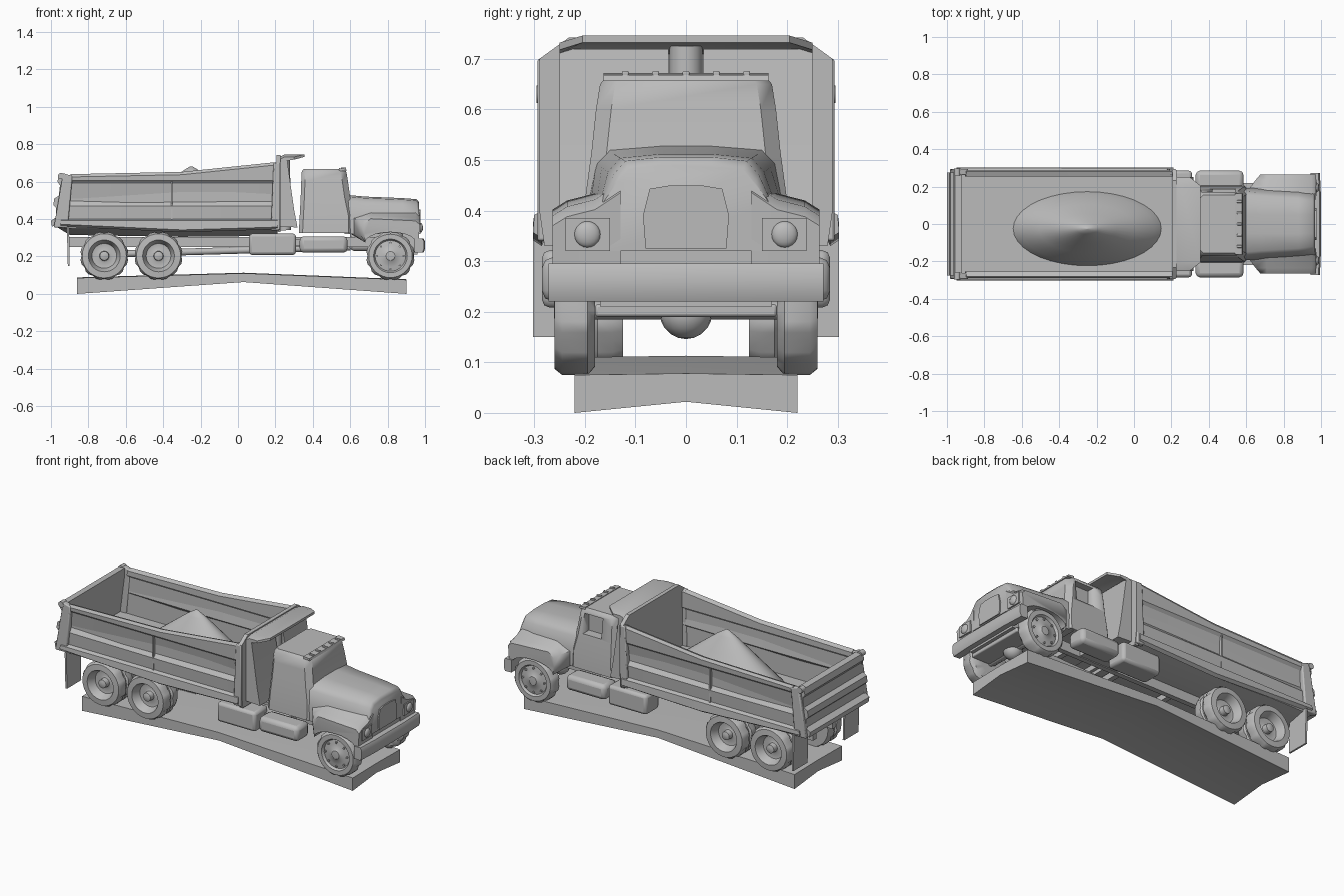
import bpy, bmesh, math
from mathutils import Vector

if "Cube" in bpy.data.objects:
    bpy.data.objects.remove(bpy.data.objects["Cube"])

GREY = (0.5, 0.5, 0.5, 1)
mat = bpy.data.materials.new("plain grey")
mat.use_nodes = True
mat.diffuse_color = GREY
mat.node_tree.nodes["Principled BSDF"].inputs["Base Color"].default_value = GREY


def finish(name, bm, angle=35, bevel=0):
    bmesh.ops.recalc_face_normals(bm, faces=bm.faces)
    me = bpy.data.meshes.new(name)
    bm.to_mesh(me)
    bm.free()
    ob = bpy.data.objects.new(name, me)
    bpy.context.collection.objects.link(ob)
    me.materials.append(mat)
    bpy.ops.object.select_all(action='DESELECT')
    ob.select_set(True)
    bpy.context.view_layer.objects.active = ob
    bpy.ops.object.shade_smooth_by_angle(angle=math.radians(angle))
    if bevel:
        m = ob.modifiers.new("bevel", 'BEVEL')
        m.width, m.segments = bevel, 2
    return ob


def loft(name, rings, **kw):
    """Skin a list of equal-length rings and cap both ends."""
    bm = bmesh.new()
    vs = [[bm.verts.new(p) for p in r] for r in rings]
    n = len(rings[0])
    for a, b in zip(vs, vs[1:]):
        for i in range(n):
            j = (i + 1) % n
            bm.faces.new((a[i], a[j], b[j], b[i]))
    bm.faces.new(vs[0])
    bm.faces.new(vs[-1])
    return finish(name, bm, **kw)


def prism(name, xz, y0, y1, **kw):
    return loft(name, [[(x, y, z) for x, z in xz] for y in (y0, y1)], **kw)


def box(name, x, y, z, **kw):
    return prism(name, [(x[0], z[0]), (x[1], z[0]), (x[1], z[1]), (x[0], z[1])], *y, **kw)


def both(half):
    """Mirror a half outline of (y, z) points, listed bottom to top."""
    return half + [(-y, z) for y, z in reversed(half)]


def section(x, half):
    return [(x, y, z) for y, z in both(half)]


def rod(name, a, b, r, segs=16):
    a, b = Vector(a), Vector(b)
    d = (b - a).normalized()
    u = d.orthogonal().normalized()
    v = d.cross(u)
    ring = [(u * math.cos(t) + v * math.sin(t)) * r
            for t in [2 * math.pi * i / segs for i in range(segs)]]
    return loft(name, [[p + c for c in ring] for p in (a, b)])


def ball(name, centre, r, flat=1):
    bm = bmesh.new()
    bmesh.ops.create_uvsphere(bm, u_segments=20, v_segments=10, radius=r)
    for v in bm.verts:
        v.co = Vector((v.co.x * flat, v.co.y, v.co.z)) + Vector(centre)
    return finish(name, bm)


def wheel(name, x, y, side, profile):
    """Turn a (radius, depth) profile about y, with a scalloped tread."""
    segs, rings = 36, []
    for r, d in profile:
        ring = []
        for i in range(segs):
            t = 2 * math.pi * i / segs
            q = r - (0.007 if r > 0.12 and i % 3 == 0 else 0)
            ring.append((x + q * math.cos(t), y + side * d, 0.203 + q * math.sin(t)))
        rings.append(ring)
    return loft(name, rings, angle=40)


# Base plate, arched along its length, its underside raised along the middle
plate = []
for x, lo, hi in ((-0.86, 0, 0.085), (0.03, 0.063, 0.11), (0.9, 0, 0.075)):
    plate.append([(x, -0.22, lo), (x, 0, lo + 0.022), (x, 0.22, lo),
                  (x, 0.22, hi), (x, 0, hi + 0.003), (x, -0.22, hi)])
loft("base_plate", plate, angle=50)

# Chassis
for s, tag in ((-1, "near"), (1, "far")):
    box(f"chassis_rail_{tag}", (-0.9, 0.93), sorted((s * 0.075, s * 0.105)), (0.25, 0.305))
for x in (-0.85, -0.57, -0.2, 0.15, 0.5):
    box("cross_member", (x, x + 0.03), (-0.08, 0.08), (0.26, 0.295))
rod("drive_shaft", (-0.6, 0, 0.215), (0.6, 0, 0.25), 0.018)
box("engine_block", (0.6, 0.88), (-0.08, 0.08), (0.23, 0.34), bevel=0.02)

# Axles and wheels
REAR = [(0.075, 0), (0.12, 0), (0.129, 0.02), (0.129, 0.05), (0.118, 0.058), (0.118, 0.066),
        (0.129, 0.074), (0.129, 0.112), (0.118, 0.13), (0.085, 0.133), (0.078, 0.12),
        (0.066, 0.085), (0.035, 0.08), (0.026, 0.085), (0.024, 0.115), (0.01, 0.12)]
FRONT = [(0.06, 0), (0.112, 0), (0.13, 0.015), (0.13, 0.065), (0.116, 0.08), (0.09, 0.08),
         (0.082, 0.066), (0.06, 0.07), (0.03, 0.074), (0.024, 0.08), (0.01, 0.081)]
for x, prof, inner in ((-0.715, REAR, 0.125), (-0.425, REAR, 0.125), (0.815, FRONT, 0.18)):
    rod("axle", (x, -0.2, 0.203), (x, 0.2, 0.203), 0.018)
    ball("differential", (x, 0, 0.198), 0.052)
    for s in (-1, 1):
        wheel("wheel", x, s * inner, s, prof)
for s in (-1, 1):
    for i in range(8):
        t = math.pi * i / 4
        cx, cz = 0.815 + 0.07 * math.cos(t), 0.203 + 0.07 * math.sin(t)
        rod("wheel_nut", (cx, s * 0.24, cz), (cx, s * 0.257, cz), 0.006, 6)

# Tanks and steps on both flanks, and mud flaps
for s in (-1, 1):
    def flank(a, b):
        return sorted((s * a, s * b))
    box("fuel_tank", (0.06, 0.31), flank(0.16, 0.285), (0.208, 0.322), bevel=0.016)
    box("step_tank", (0.33, 0.585), flank(0.17, 0.285), (0.22, 0.308), bevel=0.022)
    box("tank_bracket", (0.2, 0.45), flank(0.09, 0.19), (0.255, 0.29))
    prism("mud_flap", [(-0.915, 0.36), (-0.903, 0.36), (-0.9, 0.15), (-0.91, 0.15)], *flank(0.17, 0.303))

# Dump bed: floor, side walls, ribs and posts
loft("bed_floor", [section(x, [(0.12, z), (0.28, max(z, 0.35)), (0.28, 0.375)])
                   for x, z in ((-0.97, 0.358), (-0.9, 0.315), (-0.3, 0.305), (0.21, 0.31))])
for s in (-1, 1):
    def wall(x, top, low, bulge):
        pts = [(0.265, 0.37), (0.285, low), (0.303, low + 0.012), (0.3, 0.392), (0.278, 0.4),
               (0.272 + bulge, 0.47), (0.27 - bulge, 0.5), (0.274, 0.59), (0.288, 0.605),
               (0.29, top - 0.015), (0.28, top), (0.255, top - 0.01), (0.255, 0.605), (0.265, 0.59)]
        lean = 0.2 if x < -0.9 else 0
        return [(x + max(0, z - 0.37) * lean, s * y, z) for y, z in pts]
    loft("bed_side", [wall(-0.95, 0.64, 0.36, 0.006), wall(-0.3, 0.652, 0.33, 0.014),
                      wall(0.21, 0.705, 0.345, 0.01)], angle=30)
    lo, hi = sorted((s * 0.262, s * 0.294))
    prism("rear_post", [(-0.985, 0.355), (-0.91, 0.355), (-0.885, 0.63), (-0.935, 0.645)], lo, hi, bevel=0.006)
    prism("front_post", [(0.175, 0.34), (0.225, 0.34), (0.225, 0.70), (0.19, 0.70)], lo, hi, bevel=0.005)
    box("middle_rib", (-0.358, -0.35), sorted((s * 0.27, s * 0.284)), (0.39, 0.6))
    rod("tailgate_hinge", (-0.945, s * 0.26, 0.63), (-0.945, s * 0.296, 0.63), 0.017)

# Tailgate with pressed bands
prism("tailgate", [(-0.95, 0.37), (-0.995, 0.36), (-1.0, 0.39), (-0.972, 0.41), (-0.972, 0.46),
                   (-0.988, 0.475), (-0.982, 0.51), (-0.958, 0.525), (-0.952, 0.58), (-0.966, 0.6),
                   (-0.958, 0.635), (-0.92, 0.638), (-0.92, 0.6)], -0.275, 0.275, angle=30)

# Bulkhead, hoist housing and cab shield
loft("bulkhead", [section(x, [(0.28, 0.33), (0.29, 0.40), (0.29, 0.70), (0.232, 0.742)])
                  for x in (0.205, 0.228)])
for s in (-1, 1):
    lo, hi = sorted((s * 0.035, s * 0.25))
    prism("hoist_housing", [(0.22, 0.36), (0.318, 0.355), (0.3, 0.45), (0.262, 0.72), (0.22, 0.72)], lo, hi)
rod("hoist_cylinder", (0.25, 0, 0.34), (0.245, 0, 0.725), 0.033)
shield = []
for y, dz, xe in ((-0.25, -0.014, 0.3), (-0.205, 0, 0.355), (0.205, 0, 0.355), (0.25, -0.014, 0.3)):
    shield.append([(x, y, z + dz) for x, z in ((0.21, 0.70), (0.258, 0.725), (xe, 0.732),
                                              (xe, 0.746), (0.25, 0.746), (0.212, 0.728))])
loft("cab_shield", shield)

# Load heap: oval cone with a steep foot
heap = []
for k, z in ((1, 0.37), (0.9, 0.42), (0.65, 0.495), (0.4, 0.572), (0.15, 0.648), (0.015, 0.682)):
    heap.append([(-0.25 + 0.4 * k * math.cos(t), -0.025 + 0.2 * k * math.sin(t), z)
                 for t in [math.pi * i / 18 for i in range(36)]])
loft("load_heap", heap, angle=60)

# Cab, with a recessed window in the far door
cab = []
for z, xb, xf, w in ((0.325, 0.325, 0.62, 0.205), (0.42, 0.33, 0.62, 0.2), (0.515, 0.335, 0.6, 0.187),
                     (0.6, 0.338, 0.588, 0.178), (0.65, 0.34, 0.58, 0.17), (0.668, 0.35, 0.57, 0.155)):
    c = 0.02
    cab.append([(xb, -w + c, z), (xb + c, -w, z), (xf - c * 1.5, -w, z), (xf, -w + c * 1.5, z),
                (xf, w - c * 1.5, z), (xf - c * 1.5, w, z), (xb + c, w, z), (xb, w - c, z)])
body = loft("cab", cab, angle=40)
cutter = box("window_cutter", (0.42, 0.54), (0.13, 0.3), (0.525, 0.64))
cutter.hide_render = True
cutter.hide_set(True)
cut = body.modifiers.new("window", 'BOOLEAN')
cut.object, cut.solver = cutter, 'EXACT'
prism("roof_visor", [(0.54, 0.658), (0.582, 0.656), (0.578, 0.668), (0.54, 0.672)], -0.163, 0.163)
for y in (-0.12, -0.06, 0, 0.06, 0.12):
    box("roof_lamp", (0.55, 0.578), (y - 0.007, y + 0.007), (0.664, 0.676), bevel=0.003)

# Bonnet, lofted forward from the windscreen
bonnet = []
for x, top, w, wt in ((0.57, 0.53, 0.195, 0.165), (0.68, 0.52, 0.19, 0.155),
                      (0.88, 0.512, 0.178, 0.142), (0.955, 0.506, 0.172, 0.132), (0.968, 0.49, 0.168, 0.125)):
    bonnet.append(section(x, [(w, 0.32), (w, 0.41), (wt + 0.012, top - 0.035),
                              (wt - 0.012, top - 0.008), (0.05, top)]))
loft("bonnet", bonnet, angle=50)

# Front wings blending out of the bonnet over a shallow wheel arch, and lamps
arch = [(0.815 + 0.135 * math.cos(t), 0.275 + 0.055 * math.sin(t))
        for t in [math.pi * i / 10 for i in range(11)]]
for s in (-1, 1):
    rings = []
    for y, top, back in ((0.13, 0.455, 0.6), (0.18, 0.422, 0.61), (0.235, 0.408, 0.65), (0.264, 0.39, 0.675)):
        rings.append([(x, s * y, z) for x, z in
                      [(0.965, 0.275), (0.972, top - 0.02), (0.95, top), (0.71, top + 0.012),
                       (back, top - 0.015), (back, 0.322)] + arch[::-1]])
    loft("front_wing", rings, angle=50)
    box("lamp_plate", (0.968, 0.977), sorted((s * 0.15, s * 0.238)), (0.32, 0.385))
    ball("headlamp", (0.976, s * 0.195, 0.353), 0.026, 0.5)

# Grille plate, bumper and lower beam
loft("grille", [section(x, [(0.08, 0.325), (0.085, 0.39), (0.072, 0.443), (0.03, 0.45)])
                for x in (0.966, 0.975)])
bumper = []
for y in (-0.272, -0.14, 0, 0.14, 0.272):
    x = 0.0 if abs(y) < 0.2 else -0.006
    bumper.append([(a + x, y, z) for a, z in ((0.95, 0.222), (0.992, 0.22), (1.0, 0.24),
                                             (1.0, 0.28), (0.992, 0.295), (0.95, 0.295))])
loft("bumper", bumper)
box("front_beam", (0.79, 0.94), (-0.18, 0.18), (0.19, 0.215), bevel=0.006)
box("radiator_support", (0.88, 0.96), (-0.17, 0.17), (0.21, 0.34))
